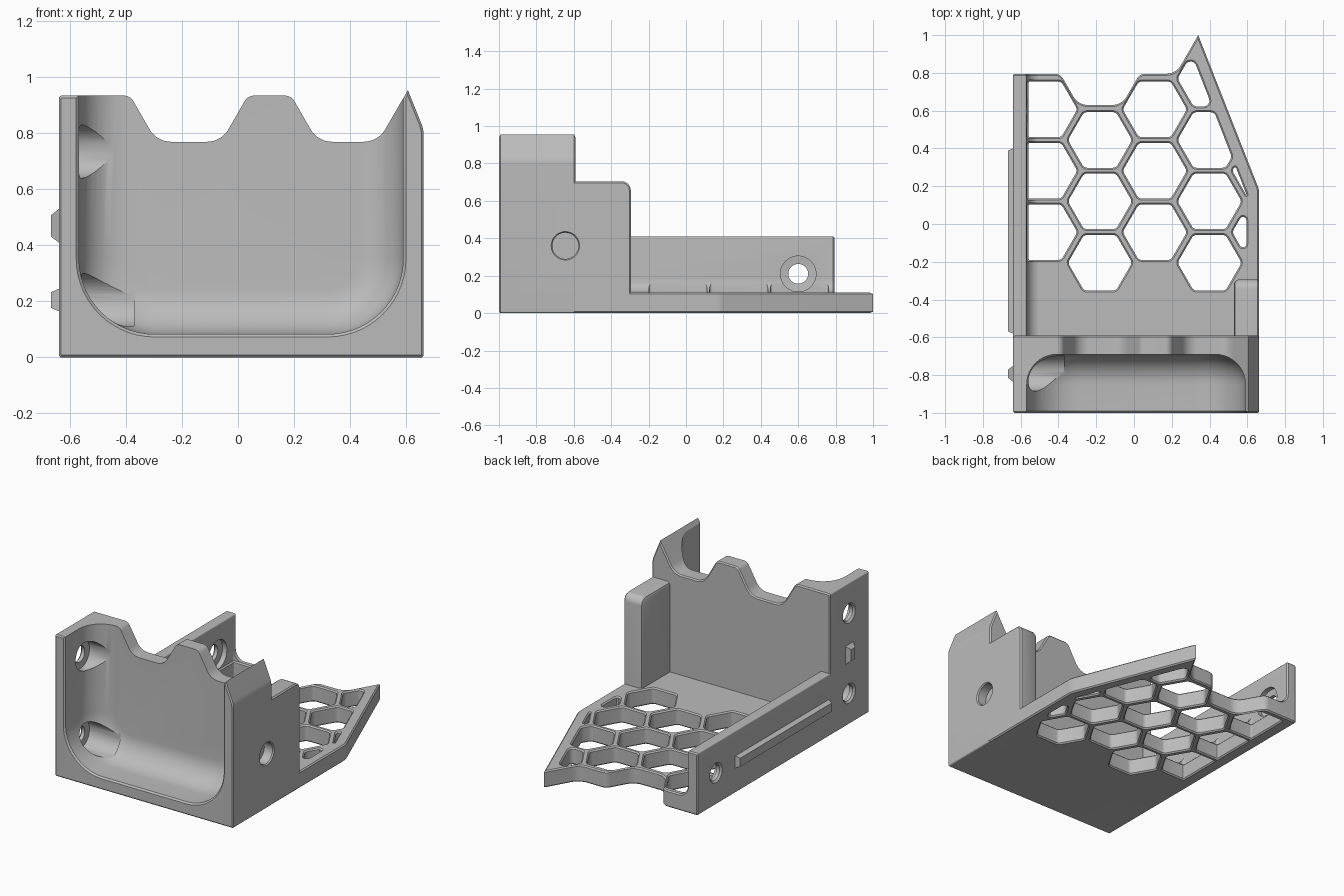
import bpy, bmesh, math
from mathutils import Vector, Matrix

if "Cube" in bpy.data.objects:
    bpy.data.objects.remove(bpy.data.objects["Cube"], do_unlink=True)

grey = bpy.data.materials.new("plain grey")
grey.use_nodes = True
COLOUR = (0.5, 0.5, 0.5, 1)
grey.diffuse_color = COLOUR
grey.node_tree.nodes["Principled BSDF"].inputs["Base Color"].default_value = COLOUR


def rounded(corners, segments=8):
    """Counter-clockwise outline from (a, b, radius) corners."""
    pts, n = [], len(corners)
    for i, (a, b, r) in enumerate(corners):
        p = Vector((a, b))
        if r == 0:
            pts.append(p)
            continue
        e1 = Vector(corners[i - 1][:2]) - p
        e2 = Vector(corners[(i + 1) % n][:2]) - p
        half = e1.angle(e2) / 2
        t = min(r / math.tan(half), 0.45 * e1.length, 0.45 * e2.length)
        r = t * math.tan(half)
        u1, u2 = e1.normalized(), e2.normalized()
        c = p + (u1 + u2).normalized() * r / math.sin(half)
        v1, v2 = p + u1 * t - c, p + u2 * t - c
        turn = math.atan2(v1.x * v2.y - v1.y * v2.x, v1.dot(v2))
        for k in range(segments + 1):
            pts.append(c + Matrix.Rotation(turn * k / segments, 2) @ v1)
    return pts


def offset(pts, d):
    """Move an outline outwards by d."""
    out, n = [], len(pts)
    for i, p in enumerate(pts):
        e1, e2 = (p - pts[i - 1]).normalized(), (pts[(i + 1) % n] - p).normalized()
        n1, n2 = Vector((e1.y, -e1.x)), Vector((e2.y, -e2.x))
        out.append(p + (n1 + n2) * d / (1 + n1.dot(n2)))
    return out


def extrude(name, pts, axis, levels):
    """Loft an outline along an axis through (position, outward offset) levels."""
    place = {"x": lambda p, t: (t, p.x, p.y),
             "y": lambda p, t: (p.x, t, p.y),
             "z": lambda p, t: (p.x, p.y, t)}[axis]
    bm = bmesh.new()
    rings = [[bm.verts.new(place(p, t)) for p in offset(pts, d)] for t, d in levels]
    n = len(pts)
    for lo, hi in zip(rings, rings[1:]):
        for i in range(n):
            j = (i + 1) % n
            bm.faces.new((lo[i], lo[j], hi[j], hi[i]))
    bm.faces.new(rings[0][::-1])
    bm.faces.new(rings[-1])
    bmesh.ops.recalc_face_normals(bm, faces=bm.faces)
    mesh = bpy.data.meshes.new(name)
    bm.to_mesh(mesh)
    bm.free()
    mesh.materials.append(grey)
    ob = bpy.data.objects.new(name, mesh)
    bpy.context.collection.objects.link(ob)
    return ob


def chamfered(start, end, c=0.008):
    return [(start, -c), (start + c, 0), (end - c, 0), (end, -c)]


def circle(y, z, r, n=40):
    return [Vector((y + r * math.cos(k * math.tau / n), z + r * math.sin(k * math.tau / n)))
            for k in range(n)]


def rect(a0, a1, b0, b1):
    return rounded([(a0, b0, 0), (a1, b0, 0), (a1, b1, 0), (a0, b1, 0)])


def select_only(ob):
    bpy.ops.object.select_all(action="DESELECT")
    ob.select_set(True)
    bpy.context.view_layer.objects.active = ob


def cut(ob, cutters):
    select_only(ob)
    for c in cutters:
        m = ob.modifiers.new("cut", "BOOLEAN")
        m.operation, m.solver, m.object = "DIFFERENCE", "EXACT", c
        bpy.ops.object.modifier_apply(modifier=m.name)


def clip(poly, nx, ny, d):
    """Keep the part of a convex outline where n.p <= d."""
    normal, out = Vector((nx, ny)), []
    for i, q in enumerate(poly):
        p = poly[i - 1]
        sp, sq = normal.dot(p) - d, normal.dot(q) - d
        if sp * sq < 0:
            out.append(p.lerp(q, sp / (sp - sq)))
        if sq <= 0:
            out.append(q)
    return out


# Front block with a scalloped top edge
block = extrude("front_block", rounded([
    (-0.64, 0, 0.01), (0.663, 0, 0.01), (0.663, 0.815, 0.12), (0.607, 0.955, 0),
    (0.5, 0.77, 0.09), (0.285, 0.77, 0.09), (0.19, 0.935, 0.04), (0.035, 0.935, 0.04),
    (-0.06, 0.77, 0.09), (-0.29, 0.77, 0.09), (-0.385, 0.935, 0.04), (-0.64, 0.935, 0.01),
]), "y", chamfered(-1, -0.59))

# Scooped front cavity with a rounded back edge
R = 0.16
arc = [k * math.pi / 20 for k in range(11)]
cavity = extrude("cavity_cutter", rounded([
    (-0.568, 0.083, 0.27), (0.59, 0.083, 0.27), (0.59, 1.3, 0), (-0.568, 1.3, 0)], 14), "y",
    [(-1.1, 0.01), (-1, 0.01), (-0.99, 0)]
    + [(-0.69 - R + R * math.sin(a), -R * (1 - math.cos(a))) for a in arc])

# Floor plate with a notched back edge
plate = extrude("floor_plate", rounded([
    (-0.63, -0.62, 0), (0.663, -0.62, 0), (0.663, 0.18, 0.12), (0.34, 1.0, 0),
    (0.222, 0.795, 0.09), (0.03, 0.795, 0.05), (-0.065, 0.63, 0.09), (-0.295, 0.63, 0.09),
    (-0.39, 0.795, 0.05), (-0.63, 0.795, 0)]), "z", chamfered(0, 0.11))

# Low side wall with a fillet onto the floor
wall = extrude("side_wall", rounded([
    (-0.64, 0, 0.01), (-0.575, 0, 0), (-0.575, 0.05, 0), (-0.41, 0.05, 0),
    (-0.41, 0.109, 0), (-0.568, 0.109, 0.15), (-0.568, 0.41, 0.01), (-0.64, 0.41, 0.01),
]), "y", chamfered(-0.62, 0.795))

# Stepped corner post
post = extrude("corner_post", rounded([
    (-0.62, 0, 0), (-0.295, 0, 0), (-0.295, 0.705, 0.05), (-0.62, 0.705, 0)]), "x",
    [(0.53, -0.02), (0.536, -0.008), (0.55, 0), (0.655, 0), (0.663, -0.008)])

# Honeycomb openings, clipped to the rim of the floor
honeycomb = []
for col in range(5):
    for row in range(4):
        cx = -0.47 + 0.29 * col
        cy = (-0.205 if col % 2 else -0.043) + 0.325 * row
        if cy > 0.7 and col != 3:
            continue
        hexagon = [Vector((cx + 0.17 * math.cos(k * math.pi / 3),
                           cy + 0.17 * math.sin(k * math.pi / 3))) for k in range(6)]
        for plane in ((1, 0, 0.595), (-1, 0, 0.558), (0.932, 0.364, 0.612)):
            hexagon = clip(hexagon, *plane)
        if len(hexagon) < 3:
            continue
        outline = rounded([(p.x, p.y, 0.03) for p in hexagon], 4)
        honeycomb.append(extrude("hex_cutter", outline, "z", [
            (-0.05, 0.008), (0, 0.008), (0.008, 0), (0.102, 0), (0.11, 0.008), (0.4, 0.008)]))

# Counterbored screw holes and the blind side hole
screws = [extrude("screw_cutter", circle(y, z, 0.053), "x", [
    (-0.72, 0.012), (-0.64, 0.012), (-0.628, 0), (-0.605, 0), (-0.6, 0.042), (-0.37, 0.042)])
    for y, z in ((-0.79, 0.735), (-0.79, 0.205), (0.6, 0.21))]
blind = extrude("blind_cutter", circle(-0.645, 0.36, 0.07), "x", [
    (0.595, 0), (0.655, 0), (0.663, 0.006), (0.72, 0.006)])

cut(block, [cavity, screws[0], screws[1], blind])
cut(plate, honeycomb)
cut(wall, honeycomb + [screws[2]])
cut(post, [blind])
for c in [cavity, blind] + screws + honeycomb:
    bpy.data.objects.remove(c, do_unlink=True)

# Locating peg and rail on the outer side
peg = extrude("locating_peg", rect(-0.835, -0.75, 0.41, 0.53), "x",
              [(-0.63, 0), (-0.64, 0), (-0.668, -0.022)])
rail = extrude("locating_rail", rect(-0.58, 0.4, 0.165, 0.245), "x",
               [(-0.63, 0), (-0.64, 0), (-0.668, -0.012)])

for ob in (block, plate, wall, post, peg, rail):
    select_only(ob)
    bpy.ops.object.shade_smooth_by_angle(angle=math.radians(30))
